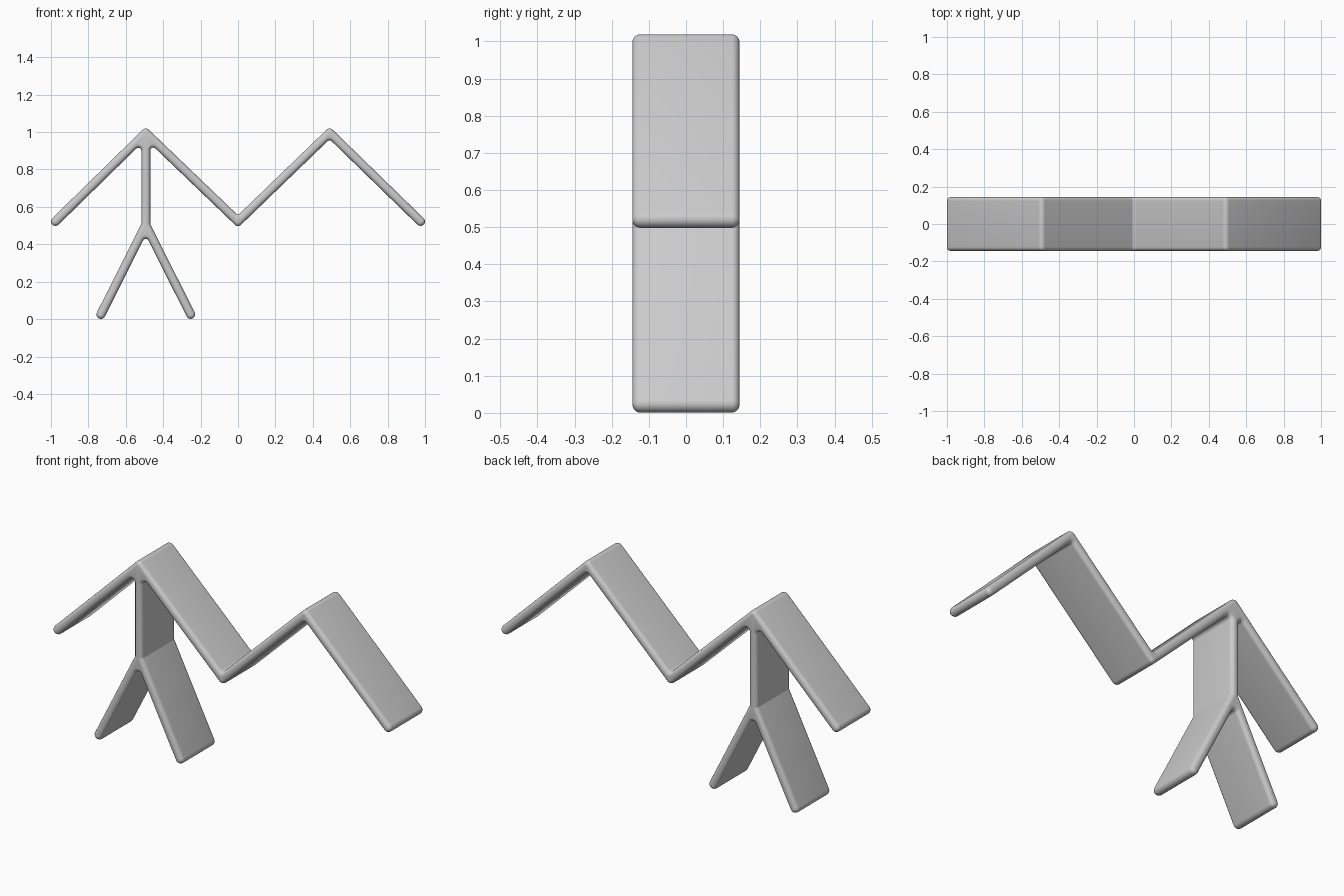
import bpy, bmesh, math
from mathutils import Vector

if "Cube" in bpy.data.objects:
    bpy.data.objects.remove(bpy.data.objects["Cube"], do_unlink=True)

HALF = 0.024      # half thickness of the panels
DEPTH = 0.144     # half depth of the panels
RIM = 0.021       # rounding of the front and back rims
FILLET = 0.04     # centre line to fillet centre at inner corners
ARC = 8           # segments per rounded corner

# Centre lines of the branching strip, in x and z
nodes = {
    "right_end": (-0.976, 0.522), "right_peak": (-0.493, 0.995),
    "valley": (0, 0.522), "left_peak": (0.49, 0.995),
    "left_end": (0.976, 0.522), "fork": (-0.493, 0.502),
    "left_foot": (-0.253, 0.025), "right_foot": (-0.733, 0.025),
}
nodes = {k: Vector(v) for k, v in nodes.items()}
walk = ["right_end", "right_peak", "valley", "left_peak", "left_end",
        "left_peak", "valley", "right_peak", "fork", "left_foot",
        "fork", "right_foot", "fork", "right_peak"]


def outline(half):
    """Closed contour around the centre lines, rounded at every corner."""
    pts = []
    for i, name in enumerate(walk):
        before, after = walk[i - 1], walk[(i + 1) % len(walk)]
        here = nodes[name]
        a, b = here - nodes[before], nodes[after] - here
        start = math.atan2(a.y, a.x) + math.pi / 2
        turn = math.atan2(a.x * b.y - a.y * b.x, a.dot(b))
        if before == after:
            turn = -math.pi
        centre, radius = here, half
        if turn > 0:
            mid = start + turn / 2
            reach = FILLET / math.cos(turn / 2)
            centre = here + reach * Vector((math.cos(mid), math.sin(mid)))
            radius = half - FILLET
        for s in range(ARC + 1):
            t = start + turn * s / ARC
            pts.append(centre + radius * Vector((math.cos(t), math.sin(t))))
    return pts


# Sections from front to back: (half thickness, y)
steps = 6
rim = []
for s in range(steps + 1):
    t = math.pi / 2 * s / steps
    rim.append((HALF - RIM * (1 - math.sin(t)), DEPTH - RIM * (1 - math.cos(t))))
sections = [(h, -y) for h, y in rim] + [(h, y) for h, y in reversed(rim)]

# Folded strip with its forked post, as one lofted surface
bm = bmesh.new()
rings = [[bm.verts.new((p.x, y, p.y)) for p in outline(h)] for h, y in sections]
for r0, r1 in zip(rings, rings[1:]):
    n = len(r0)
    for i in range(n):
        j = (i + 1) % n
        bm.faces.new((r0[i], r0[j], r1[j], r1[i]))
bm.faces.new(rings[0])
bm.faces.new(rings[-1])
bmesh.ops.recalc_face_normals(bm, faces=bm.faces)
mesh = bpy.data.meshes.new("folded_strip")
bm.to_mesh(mesh)
bm.free()
strip = bpy.data.objects.new("folded_strip", mesh)
bpy.context.collection.objects.link(strip)

# Plain grey material
grey = bpy.data.materials.new("light grey")
grey.use_nodes = True
colour = (0.6, 0.6, 0.6, 1)
grey.diffuse_color = colour
grey.node_tree.nodes["Principled BSDF"].inputs["Base Color"].default_value = colour
mesh.materials.append(grey)

bpy.context.view_layer.objects.active = strip
strip.select_set(True)
bpy.ops.object.shade_smooth_by_angle(angle=math.radians(40))
